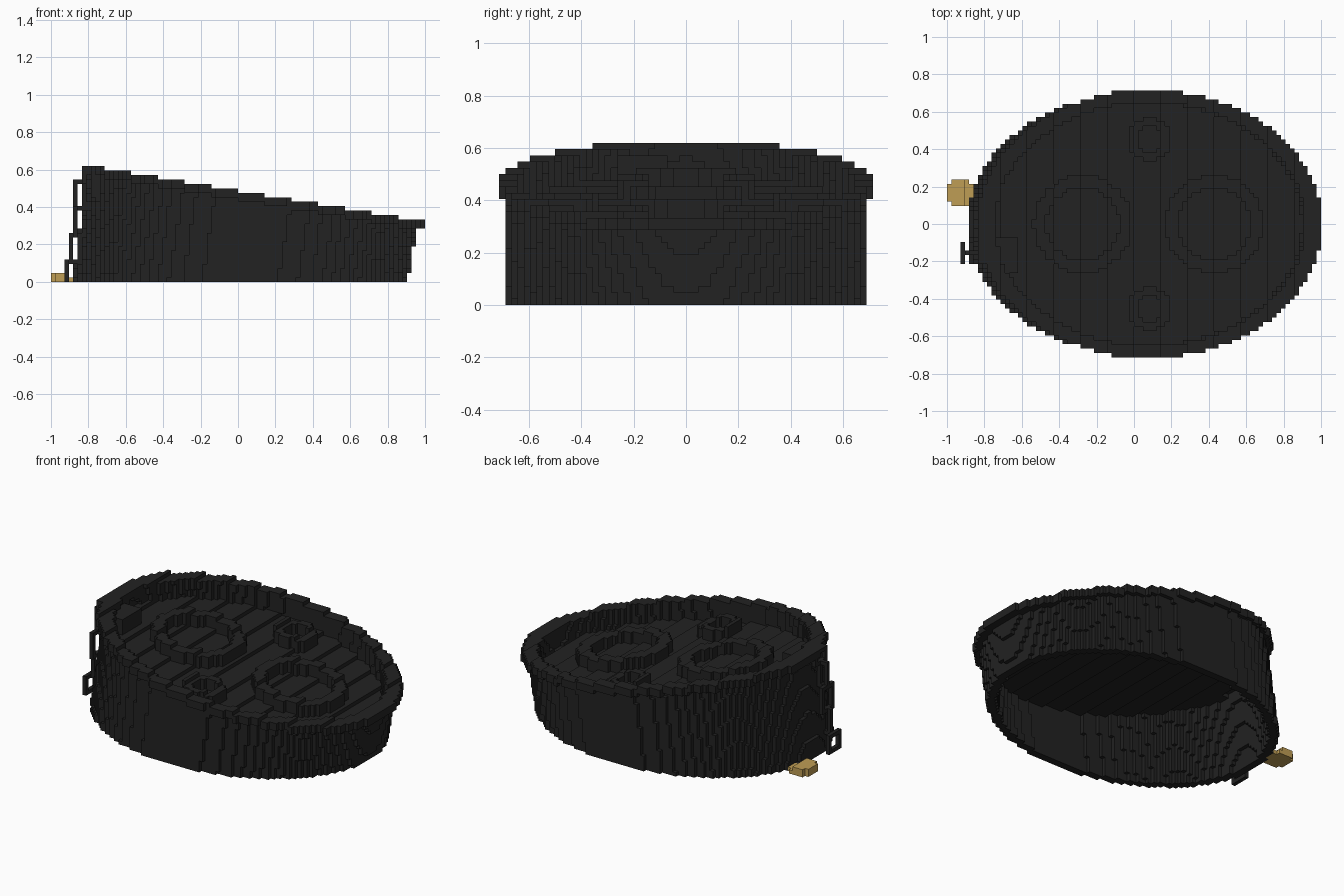
import bpy, bmesh

cube = bpy.data.objects.get("Cube")
if cube:
    bpy.data.objects.remove(cube, do_unlink=True)

# Block grid: 84 x 60 x 26 cells
S = 2 / 84
NX, NY, NZ = 84, 60, 26


def material(name, rgb):
    m = bpy.data.materials.new(name)
    m.diffuse_color = (*rgb, 1)
    m.use_nodes = True
    bsdf = m.node_tree.nodes["Principled BSDF"]
    bsdf.inputs["Base Color"].default_value = (*rgb, 1)
    bsdf.inputs["Roughness"].default_value = 0.8
    return m


BLACK = material("charcoal", (0.016, 0.016, 0.016))
GOLD = material("brass", (0.52, 0.34, 0.09))

# Outward direction and the four corners of each cell side
SIDES = {
    (1, 0, 0): ((1, 0, 0), (1, 1, 0), (1, 1, 1), (1, 0, 1)),
    (-1, 0, 0): ((0, 0, 0), (0, 0, 1), (0, 1, 1), (0, 1, 0)),
    (0, 1, 0): ((0, 1, 0), (0, 1, 1), (1, 1, 1), (1, 1, 0)),
    (0, -1, 0): ((0, 0, 0), (1, 0, 0), (1, 0, 1), (0, 0, 1)),
    (0, 0, 1): ((0, 0, 1), (1, 0, 1), (1, 1, 1), (0, 1, 1)),
    (0, 0, -1): ((0, 0, 0), (0, 1, 0), (1, 1, 0), (1, 0, 0)),
}


def build(name, cells, mat):
    """Skin a set of grid cells with their exposed sides."""
    bm = bmesh.new()
    verts = {}

    def vert(p):
        if p not in verts:
            verts[p] = bm.verts.new(((p[0] - NX / 2) * S, (p[1] - NY / 2) * S, p[2] * S))
        return verts[p]

    for i, j, k in cells:
        for (dx, dy, dz), corners in SIDES.items():
            if (i + dx, j + dy, k + dz) not in cells:
                bm.faces.new([vert((i + a, j + b, k + c)) for a, b, c in corners])
    mesh = bpy.data.meshes.new(name)
    bm.to_mesh(mesh)
    bm.free()
    mesh.materials.append(mat)
    ob = bpy.data.objects.new(name, mesh)
    bpy.context.collection.objects.link(ob)
    return ob


def fill(rule):
    """Collect the cells whose centre satisfies rule(x, y, z, depth below the sloping top)."""
    out = set()
    for i in range(NX):
        top = min(27 - i // 6, NZ)
        x = (i + 0.5 - NX / 2) * S
        for j in range(NY):
            y = (j + 0.5 - NY / 2) * S
            for k in range(top):
                if rule(x, y, (k + 0.5) * S, top - 1 - k):
                    out.add((i, j, k))
    return out


def block(x0, x1, y0, y1, z0, z1):
    return {(i, j, k) for i in range(x0, x1) for j in range(y0, y1) for k in range(z0, z1)}


def oval(x, y, cx, a, b):
    return ((x - cx) / a) ** 2 + (y / b) ** 2 <= 1


def outer(x, y, z):
    return oval(x, y, 0.01 + 0.16 * z, 0.9, 0.697)


def inner(x, y, z):
    return oval(x, y, 0.01 + 0.16 * z, 0.85, 0.65)


# Leaning oval wall, open underneath
build("tub_wall", fill(lambda x, y, z, d: outer(x, y, z) and not inner(x, y, z)), BLACK)

# Overhanging lip round the sloping top
build("rim", fill(lambda x, y, z, d: d < 2 and oval(x, y, 0.082, 0.924, 0.718)
                  and not outer(x, y, z)), BLACK)

# Stepped deck sunk below the rim
build("deck", fill(lambda x, y, z, d: d == 5 and inner(x, y, z)), BLACK)

# Raised rings on the deck: two large, two small
RINGS = {
    "large_ring_high": (-0.274, 0, 0.262, 0.195),
    "large_ring_low": (0.428, 0, 0.262, 0.195),
    "small_ring_front": (0.083, -0.452, 0.116, 0.07),
    "small_ring_back": (0.083, 0.452, 0.116, 0.07),
}
for name, (cx, cy, r_out, r_in) in RINGS.items():
    build(name, fill(lambda x, y, z, d: 2 <= d <= 4 and
                     r_in ** 2 < (x - cx) ** 2 + (y - cy) ** 2 <= r_out ** 2), BLACK)

# Block on the deck that anchors the chain
build("anchor_block", block(9, 16, 19, 27, 19, 24), BLACK)


# Chain of alternating links down the high end
def flat_link(x, z0, z1):
    return block(x, x + 1, 21, 26, z0, z1) - block(x, x + 1, 22, 25, z0 + 1, z1 - 1)


def edge_link(x, z0, z1):
    return block(x, x + 3, 23, 24, z0, z1) - block(x + 1, x + 2, 23, 24, z0 + 1, z1 - 1)


chain = flat_link(3, 0, 5) | edge_link(4, 4, 11) | flat_link(5, 10, 17)
chain |= edge_link(5, 16, 23) | flat_link(7, 22, 26) | block(3, 5, 23, 24, 4, 5)
build("chain", chain, BLACK)

# Small brass tag on the ground: low round plate with a raised outer half
tag = {(i, j, k) for i in range(6) for j in range(6) for k in range(2)
       if (i - 2.5) ** 2 + (j - 2.5) ** 2 < 9 and (k == 0 or i < 4)}
build("brass_tag", {(i, j + 34, k) for i, j, k in tag}, GOLD)
